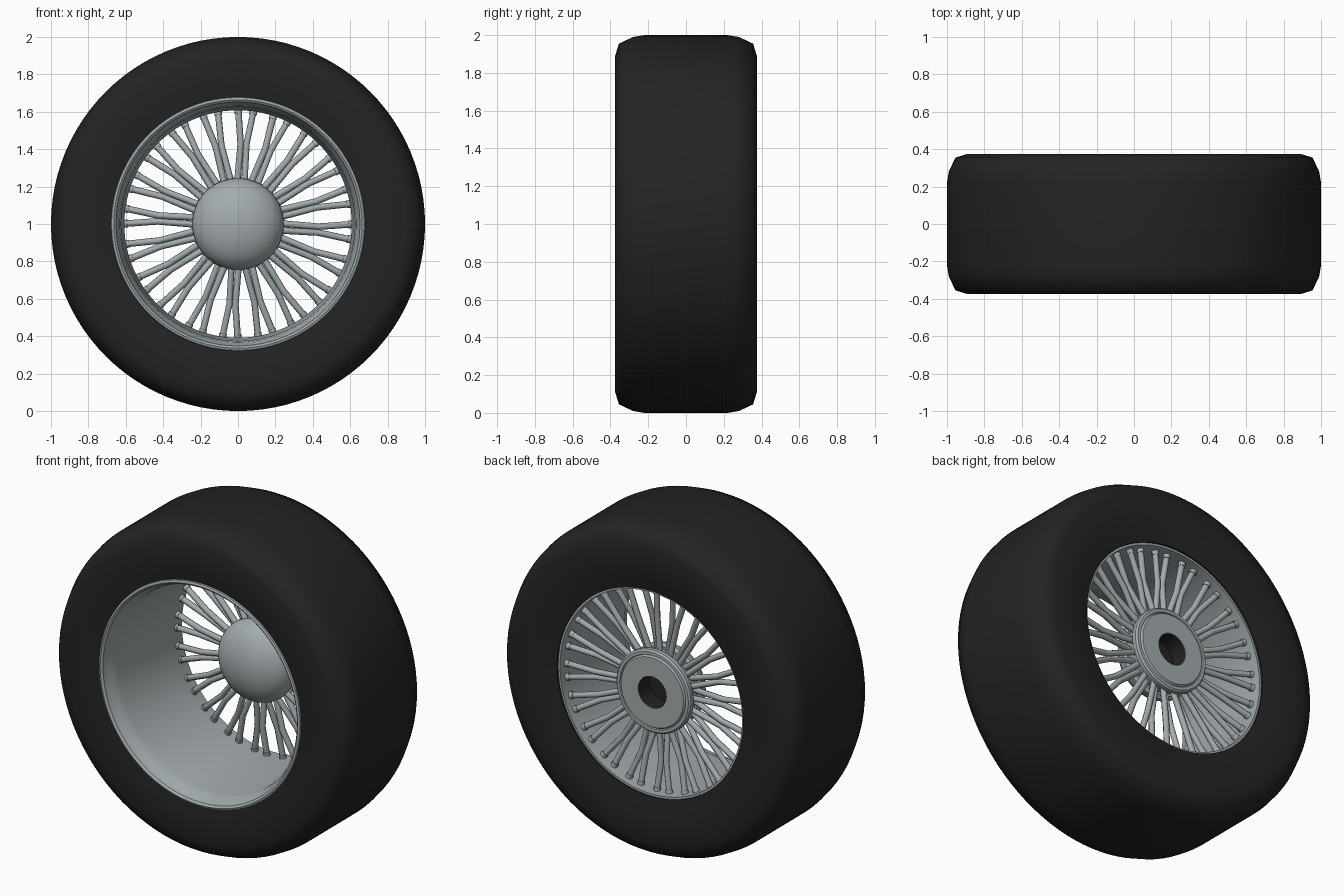
import bpy, bmesh, math
from mathutils import Matrix, Vector

if "Cube" in bpy.data.objects:
    bpy.data.objects.remove(bpy.data.objects["Cube"], do_unlink=True)


def material(name, rgb):
    m = bpy.data.materials.new(name)
    m.use_nodes = True
    m.diffuse_color = (*rgb, 1)
    bsdf = next(n for n in m.node_tree.nodes if n.type == "BSDF_PRINCIPLED")
    bsdf.inputs["Base Color"].default_value = (*rgb, 1)
    return m


rubber = material("black rubber", (0.017, 0.017, 0.017))
metal = material("silver metal", (0.37, 0.41, 0.42))


def finish(obj, mat, angle):
    obj.data.materials.append(mat)
    bpy.ops.object.select_all(action="DESELECT")
    obj.select_set(True)
    bpy.context.view_layer.objects.active = obj
    if obj.type == "CURVE":
        bpy.ops.object.convert(target="MESH")
    bpy.ops.object.shade_smooth_by_angle(angle=math.radians(angle))


def lathe(name, profile, mat, closed=True, steps=96, angle=40):
    """Spin a profile of (radius, depth) points around the axle."""
    bm = bmesh.new()
    verts = [bm.verts.new((r, y, 0)) for r, y in profile]
    edges = [bm.edges.new(p) for p in zip(verts, verts[1:])]
    if closed:
        edges.append(bm.edges.new((verts[-1], verts[0])))
    bmesh.ops.spin(bm, geom=verts + edges, cent=(0, 0, 0), axis=(0, 1, 0),
                   angle=math.tau, steps=steps, use_duplicate=False)
    bmesh.ops.remove_doubles(bm, verts=bm.verts, dist=0.0001)
    bmesh.ops.recalc_face_normals(bm, faces=bm.faces)
    bm.transform(Matrix.Translation((0, 0, 1)))
    mesh = bpy.data.meshes.new(name)
    bm.to_mesh(mesh)
    bm.free()
    obj = bpy.data.objects.new(name, mesh)
    bpy.context.collection.objects.link(obj)
    finish(obj, mat, angle)


# Tyre: mirrored shoulder, with a wider bead seat at the front
shoulder = [(0.74, 0.37), (0.89, 0.375), (0.955, 0.355), (0.99, 0.28), (1.0, 0.22)]
front = [(r, -y) for r, y in reversed(shoulder)]
lathe("tire", [(0.625, 0.345)] + shoulder + front
      + [(0.67, -0.36), (0.66, -0.3), (0.625, 0.0)], rubber, angle=50)

# Rim barrel with a rolled front lip
lathe("rim_barrel", [(0.625, 0.335), (0.612, 0.335), (0.608, 0.2), (0.618, 0.0),
                     (0.625, -0.26), (0.632, -0.31), (0.648, -0.34), (0.652, -0.365),
                     (0.664, -0.375), (0.676, -0.37), (0.68, -0.355), (0.665, -0.3),
                     (0.64, 0.0)], metal)

# Hub: domed front cap, core and stepped back plate with a bore
dome = [(0.245 * math.sin(i * math.pi / 20), 0.19 - 0.15 * math.cos(i * math.pi / 20))
        for i in range(11)]
lathe("hub_cap", dome + [(0.23, 0.205), (0, 0.205)], metal, closed=False, steps=64)
lathe("hub_core", [(0.095, 0.2), (0.215, 0.2), (0.215, 0.285), (0.25, 0.285),
                   (0.25, 0.31), (0.24, 0.32), (0.222, 0.32), (0.218, 0.314),
                   (0.21, 0.325), (0.095, 0.325)], metal, steps=64, angle=30)
lathe("hub_bore", [(0.094, 0.323), (0.094, 0.215), (0, 0.215)], rubber,
      closed=False, steps=48)


def polar(radius, degrees, y):
    a = math.radians(degrees)
    return Vector((radius * math.cos(a), y, 1 + radius * math.sin(a)))


def bars(name, paths, thickness):
    curve = bpy.data.curves.new(name, "CURVE")
    curve.dimensions = "3D"
    curve.bevel_depth = thickness
    curve.bevel_resolution = 2
    curve.use_fill_caps = True
    for path in paths:
        spline = curve.splines.new("POLY")
        spline.points.add(len(path) - 1)
        for point, co in zip(spline.points, path):
            point.co = (*co, 1)
    obj = bpy.data.objects.new(name, curve)
    bpy.context.collection.objects.link(obj)
    finish(obj, metal, 50)


# Spokes: bent pairs that touch midway and spread at hub and rim
spokes, nipples = [], []
for k in range(20):
    centre = 86 + 18 * k
    for side in (-1, 1):
        hub = polar(0.2, centre + side * 5.5, 0.235 + side * 0.018)
        bend = polar(0.43, centre + side * 2.1, 0.255)
        end = polar(0.612, centre + side * 3.9, 0.28)
        spokes.append([hub, bend, end])
        nipples.append([end.lerp(bend, 0.12), end])
bars("spokes", spokes, 0.0175)
bars("spoke_nipples", nipples, 0.021)
